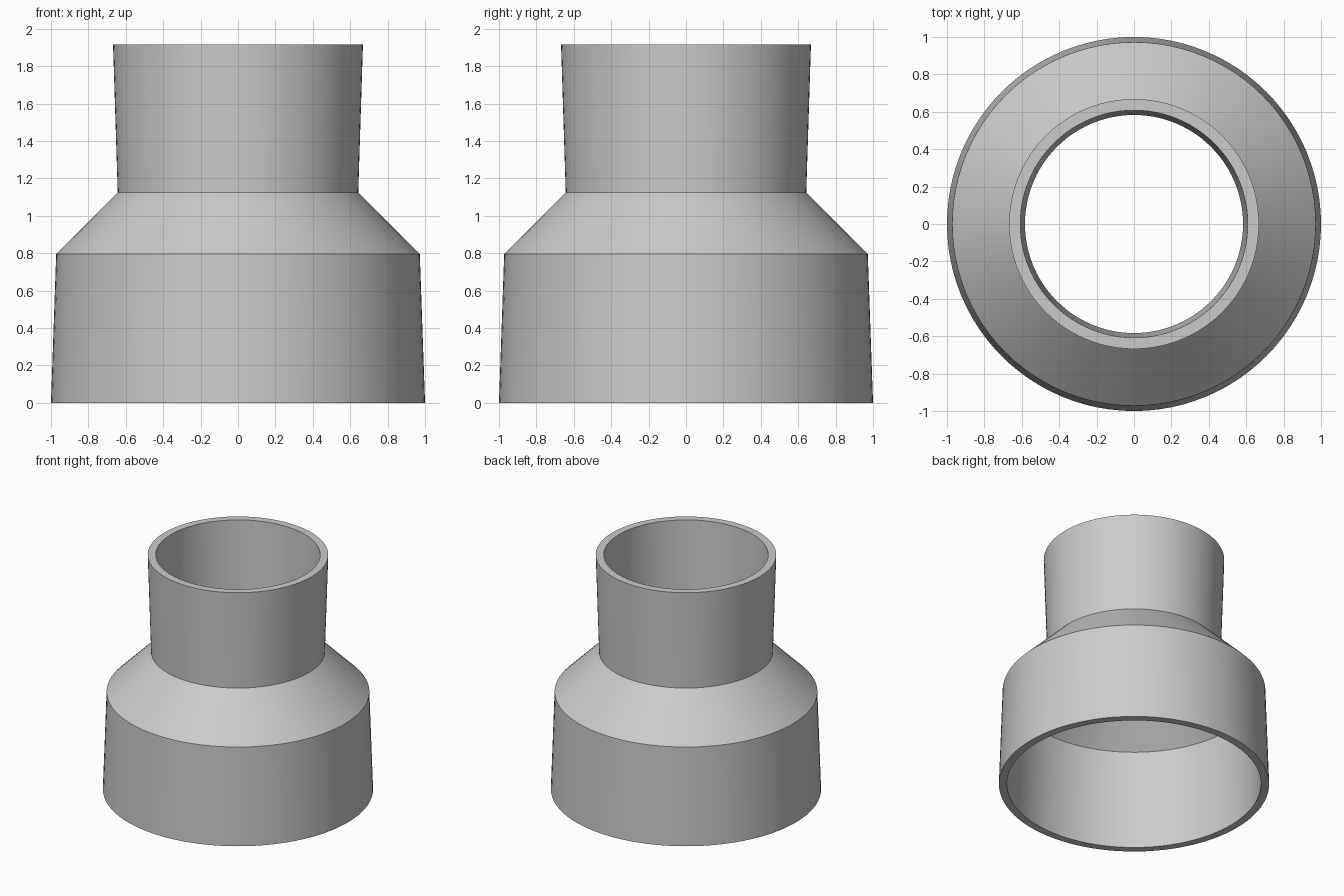
import bpy
import bmesh
import math

cube = bpy.data.objects.get("Cube")
if cube:
    bpy.data.objects.remove(cube, do_unlink=True)

SEGMENTS = 96

# Plain grey plastic
grey = bpy.data.materials.new("grey plastic")
grey.use_nodes = True
colour = (0.6, 0.6, 0.6, 1)
grey.diffuse_color = colour
grey.node_tree.nodes["Principled BSDF"].inputs["Base Color"].default_value = colour

# Wall profile as (radius, height): outside going up, then inside going down
outside = [(1.0, 0.0), (0.972, 0.797), (0.643, 1.125), (0.668, 1.915)]
wall = 0.06
inside = [(r - wall, z) for r, z in reversed(outside)]
profile = outside + inside


def lathe(name, points, material):
    """Spin a closed profile around z into a hollow solid."""
    bm = bmesh.new()
    rings = []
    for r, z in points:
        angles = [math.tau * i / SEGMENTS for i in range(SEGMENTS)]
        rings.append([bm.verts.new((r * math.cos(a), r * math.sin(a), z)) for a in angles])
    for lower, upper in zip(rings, rings[1:] + rings[:1]):
        for i in range(SEGMENTS):
            j = (i + 1) % SEGMENTS
            bm.faces.new((lower[i], lower[j], upper[j], upper[i]))
    bmesh.ops.recalc_face_normals(bm, faces=bm.faces)
    mesh = bpy.data.meshes.new(name)
    bm.to_mesh(mesh)
    bm.free()
    mesh.materials.append(material)
    obj = bpy.data.objects.new(name, mesh)
    bpy.context.collection.objects.link(obj)
    return obj


# Hollow reducer: wide socket, sloped shoulder and narrow neck
reducer = lathe("pipe_reducer", profile, grey)
bpy.ops.object.select_all(action="DESELECT")
reducer.select_set(True)
bpy.context.view_layer.objects.active = reducer
bpy.ops.object.shade_smooth_by_angle(angle=math.radians(25))
